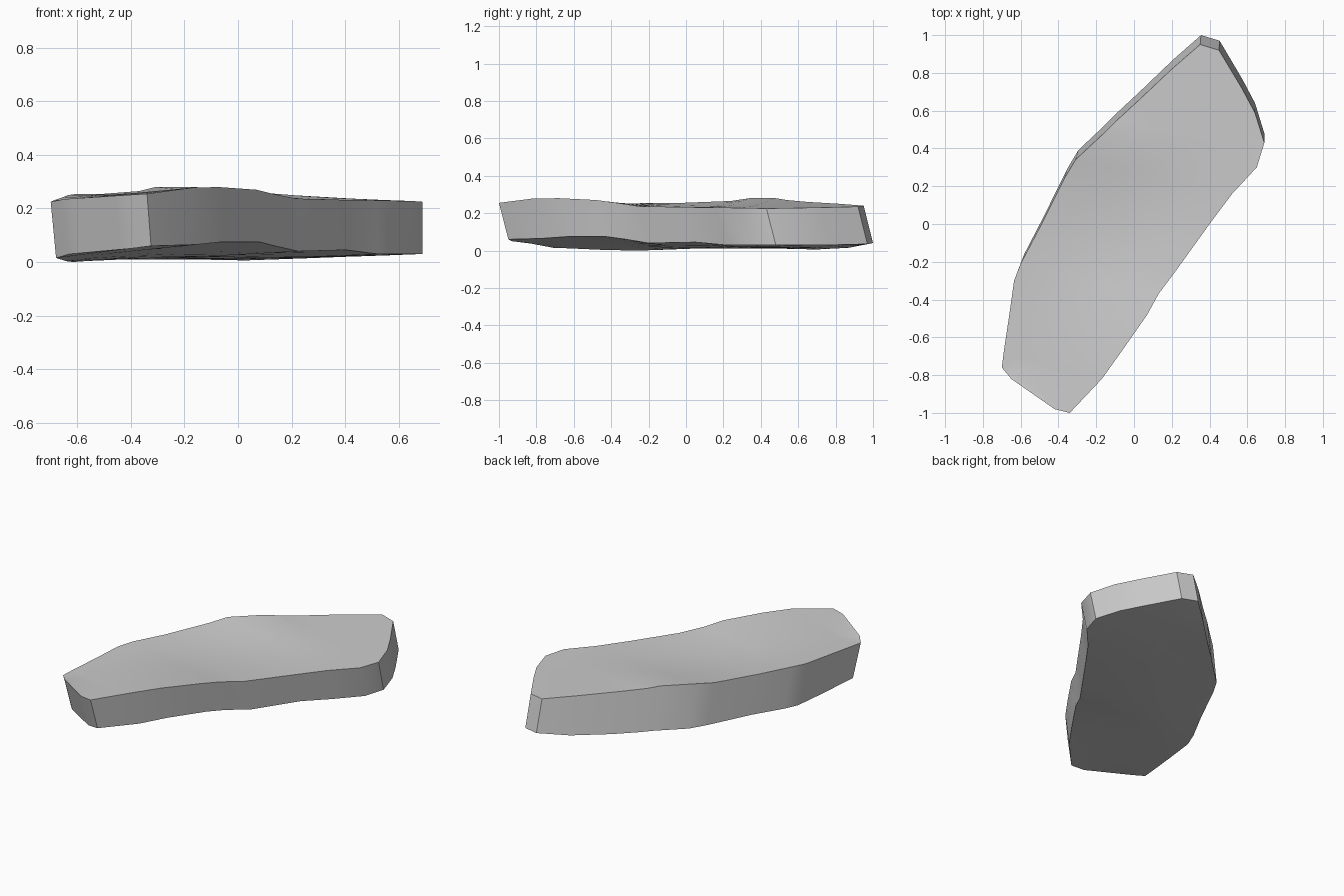
import bpy, bmesh, math

if "Cube" in bpy.data.objects:
    bpy.data.objects.remove(bpy.data.objects["Cube"])

# Cross rows along the slab: left rim x, y, top z, bottom z, then the same for the right rim
ROWS = [
    (-.65, -.82, .235, .03, -.42, -.98, .25, .05),
    (-.70, -.76, .225, .015, -.34, -1.0, .255, .06),
    (-.69, -.68, .23, .012, -.17, -.82, .278, .065),
    (-.66, -.48, .24, .003, -.07, -.68, .28, .075),
    (-.635, -.30, .25, .0, .07, -.48, .27, .075),
    (-.60, -.21, .255, .003, .13, -.37, .255, .06),
    (-.50, -.02, .255, .01, .22, -.25, .237, .04),
    (-.37, .24, .265, .01, .40, .0, .232, .045),
    (-.31, .34, .28, .01, .52, .16, .23, .03),
    (-.16, .48, .28, .01, .65, .30, .228, .03),
    (-.10, .54, .27, .008, .69, .43, .225, .03),
    (.02, .65, .26, .006, .64, .59, .228, .03),
    (.20, .82, .25, .015, .57, .72, .23, .03),
    (.35, .95, .24, .04, .45, .92, .235, .035),
]
COLS = 6

bm = bmesh.new()
top, bottom = [], []
for lx, ly, lt, lb, rx, ry, rt, rb in ROWS:
    trow, brow = [], []
    for c in range(COLS + 1):
        t = c / COLS
        x, y = lx + (rx - lx) * t, ly + (ry - ly) * t
        # shallow hollow across the middle of the top
        dip = .012 * math.sin(math.pi * t) * math.exp(-((y - .1) / .4) ** 2)
        trow.append(bm.verts.new((x, y, lt + (rt - lt) * t - dip)))
        # the underside is sheared towards the back, so the end walls lean
        brow.append(bm.verts.new((x + .01 * (1 - x / .69), y + .05,
                                  max(0, lb + (rb - lb) * t - dip * .5))))
    top.append(trow)
    bottom.append(brow)

# Upper and lower faces
n = len(ROWS)
for grid in (top, bottom):
    for r in range(n - 1):
        for c in range(COLS):
            bm.faces.new((grid[r][c], grid[r][c + 1], grid[r + 1][c + 1], grid[r + 1][c]))


# Walls around the rim
def loop(g):
    return (g[0] + [row[-1] for row in g[1:]] + g[-1][-2::-1]
            + [row[0] for row in g[-2:0:-1]])


a, b = loop(top), loop(bottom)
for i in range(len(a)):
    j = (i + 1) % len(a)
    bm.faces.new((a[i], b[i], b[j], a[j]))
bmesh.ops.recalc_face_normals(bm, faces=bm.faces)

mesh = bpy.data.meshes.new("stone_slab")
bm.to_mesh(mesh)
bm.free()
slab = bpy.data.objects.new("stone_slab", mesh)
bpy.context.collection.objects.link(slab)
bpy.context.view_layer.objects.active = slab
slab.select_set(True)
bpy.ops.object.shade_smooth_by_angle(angle=math.radians(30))
